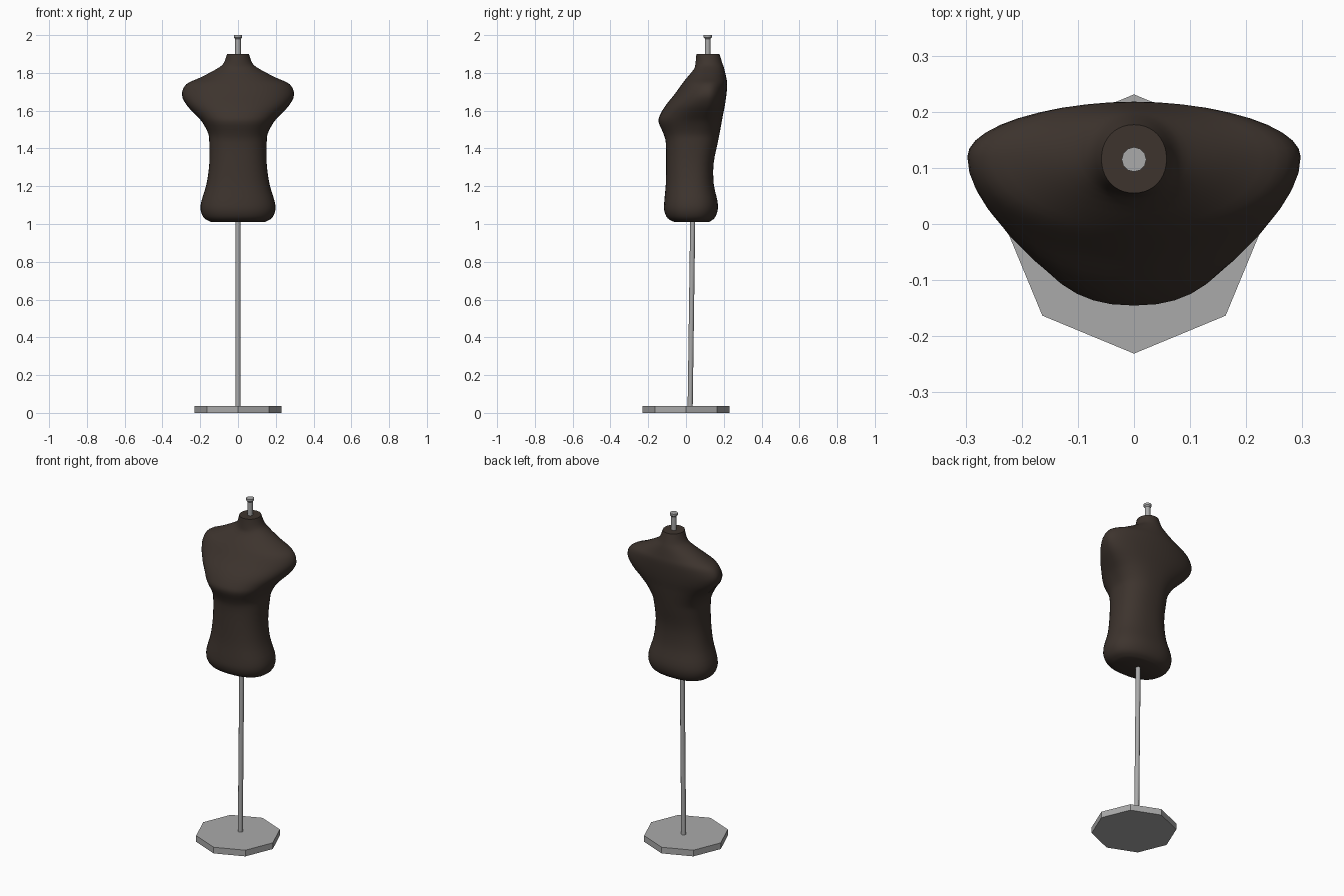
import bpy
import bmesh
import math

start_cube = bpy.data.objects.get("Cube")
if start_cube:
    bpy.data.objects.remove(start_cube, do_unlink=True)


def make_material(name, colour):
    mat = bpy.data.materials.new(name)
    mat.use_nodes = True
    mat.diffuse_color = colour
    mat.node_tree.nodes["Principled BSDF"].inputs["Base Color"].default_value = colour
    return mat


fabric = make_material("dark brown fabric", (0.047, 0.034, 0.027, 1))
metal = make_material("grey metal", (0.4, 0.4, 0.4, 1))


def loft(name, rings, material, smooth_angle):
    """Skin a stack of closed rings and cap both ends."""
    bm = bmesh.new()
    loops = [[bm.verts.new(p) for p in ring] for ring in rings]
    count = len(loops[0])
    for low, high in zip(loops, loops[1:]):
        for i in range(count):
            j = (i + 1) % count
            bm.faces.new((low[i], low[j], high[j], high[i]))
    bm.faces.new(loops[0][::-1])
    bm.faces.new(loops[-1])
    bmesh.ops.recalc_face_normals(bm, faces=bm.faces)
    mesh = bpy.data.meshes.new(name)
    bm.to_mesh(mesh)
    bm.free()
    mesh.materials.append(material)
    obj = bpy.data.objects.new(name, mesh)
    bpy.context.collection.objects.link(obj)
    if smooth_angle:
        bpy.ops.object.select_all(action="DESELECT")
        obj.select_set(True)
        bpy.context.view_layer.objects.active = obj
        bpy.ops.object.shade_smooth_by_angle(angle=math.radians(smooth_angle))
    return obj


def circle(y, z, radius, sides):
    turn = math.tau / sides
    return [(radius * math.cos(i * turn), y + radius * math.sin(i * turn), z)
            for i in range(sides)]


def signed_power(value, exponent):
    return math.copysign(abs(value) ** exponent, value)


def torso_ring(z, width, front, back, middle, squareness):
    """Oval whose widest point sits at y = middle."""
    ring = []
    sides = 40
    for i in range(sides):
        c, s = math.cos(math.tau * i / sides), math.sin(math.tau * i / sides)
        depth = back - middle if s > 0 else middle - front
        ring.append((width * signed_power(c, squareness),
                     middle + depth * signed_power(s, squareness), z))
    return ring


def spline(rows, steps):
    """Catmull-Rom interpolation through the section rows."""
    result = []
    for k in range(len(rows) - 1):
        a, b = rows[max(k - 1, 0)], rows[k]
        c, d = rows[k + 1], rows[min(k + 2, len(rows) - 1)]
        for n in range(steps):
            t = n / steps
            result.append([q + t * (r - p + t * (2 * p - 5 * q + 4 * r - s
                           + t * (3 * (q - r) + s - p))) / 2
                           for p, q, r, s in zip(a, b, c, d)])
    result.append(rows[-1])
    return result


# Torso sections: height, half width, front, back, widest y, squareness
sections = [
    (1.01, .14, -.06, .12, .03, .85),
    (1.03, .178, -.097, .15, .03, .85),
    (1.07, .197, -.115, .167, .03, .85),
    (1.12, .194, -.115, .167, .03, .85),
    (1.21, .167, -.107, .147, .03, .85),
    (1.32, .152, -.105, .146, .03, .85),
    (1.43, .152, -.107, .168, .04, .85),
    (1.48, .158, -.12, .178, .05, .85),
    (1.54, .19, -.145, .189, .07, .85),
    (1.58, .226, -.136, .196, .09, .9),
    (1.63, .272, -.106, .206, .11, .95),
    (1.685, .297, -.062, .214, .12, 1),
    (1.74, .274, -.022, .218, .12, 1),
    (1.775, .2, .005, .213, .12, 1),
    (1.82, .115, .042, .203, .12, 1),
    (1.85, .077, .05, .193, .12, 1),
    (1.9, .058, .055, .177, .116, .95),
]
loft("torso", [torso_ring(*row) for row in spline(sections, 3)], fabric, 50)

# Octagonal floor base
loft("base", [circle(0, z, .231, 8) for z in (0, .037)], metal, 0)

# Slightly leaning support pole
loft("pole", [circle(.022, .03, .0135, 12), circle(.036, 1.05, .0135, 12)], metal, 40)

# Neck stem with a flared cap
stem_profile = [(1.88, .015), (1.98, .015), (1.988, .022), (2, .022)]
loft("neck_stem", [circle(.115, z, r, 12) for z, r in stem_profile], metal, 40)
